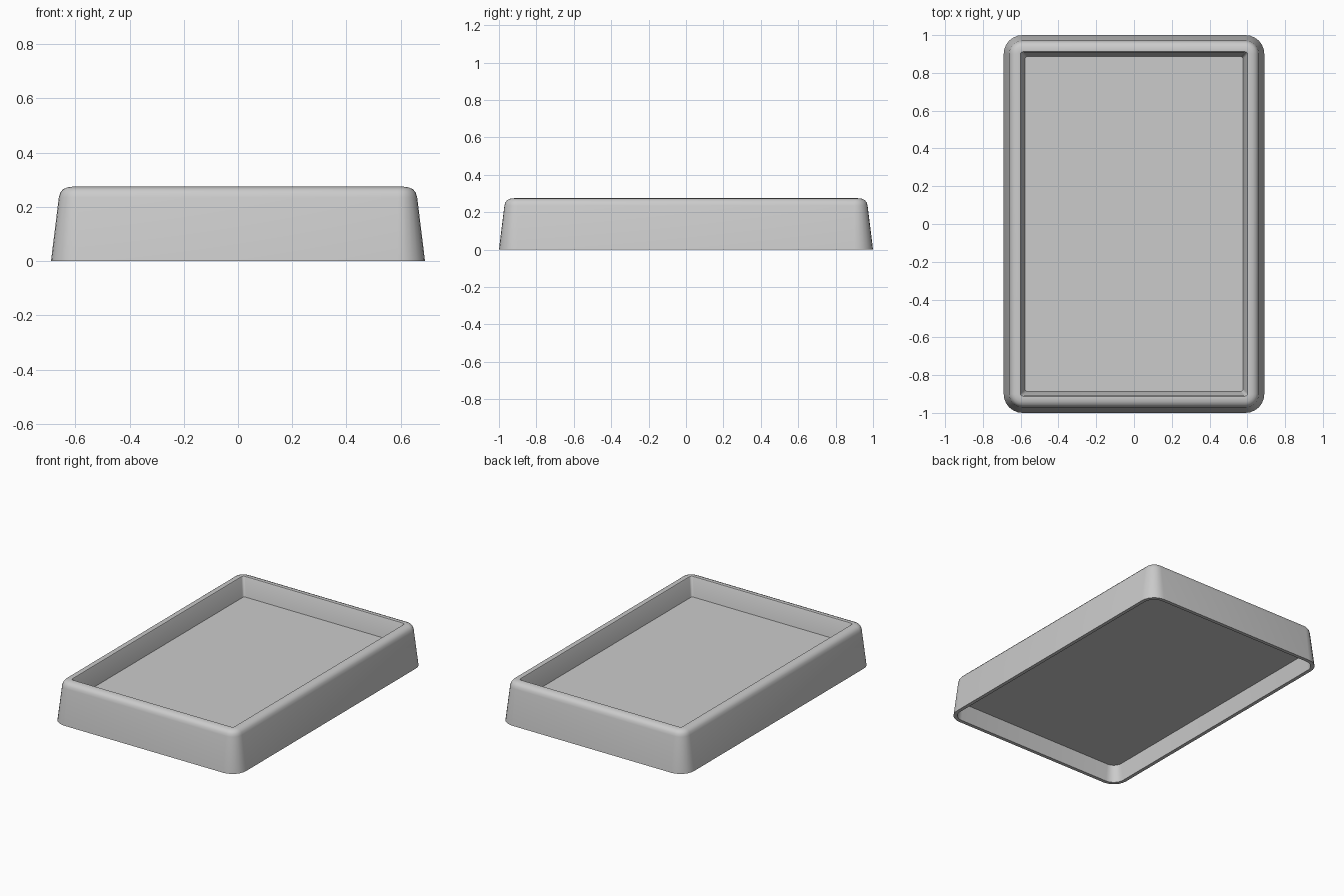
import bpy, bmesh, math

if "Cube" in bpy.data.objects:
    bpy.data.objects.remove(bpy.data.objects["Cube"])

HX, HY, R, SEG = 0.69, 1.0, 0.10, 6


def ring(bm, inset, z):
    """Rounded rectangle loop, inset from the base outline."""
    hx, hy = HX - inset, HY - inset
    r = max(R - inset, 0.015)
    verts = []
    for i, (sx, sy) in enumerate([(1, 1), (-1, 1), (-1, -1), (1, -1)]):
        for k in range(SEG + 1):
            a = math.radians(90) * (i + k / SEG)
            verts.append(bm.verts.new((sx * (hx - r) + r * math.cos(a),
                                       sy * (hy - r) + r * math.sin(a), z)))
    return verts


# Wall section (inset, height): underside recess, foot rim, outer wall,
# rounded lip, inner wall down to the tray floor
profile = [(0.038, 0.115), (0.024, 0), (0, 0), (0.029, 0.235), (0.034, 0.252),
           (0.044, 0.265), (0.06, 0.272), (0.082, 0.275), (0.088, 0.274),
           (0.091, 0.268), (0.113, 0.15)]

bm = bmesh.new()
rings = [ring(bm, i, z) for i, z in profile]
for a, b in zip(rings, rings[1:]):
    n = len(a)
    for k in range(n):
        bm.faces.new((a[k], a[(k + 1) % n], b[(k + 1) % n], b[k]))

# Tray floor and underside panel
bm.faces.new(rings[-1])
bm.faces.new(rings[0][::-1])
bmesh.ops.recalc_face_normals(bm, faces=bm.faces)

mesh = bpy.data.meshes.new("tray")
bm.to_mesh(mesh)
bm.free()
tray = bpy.data.objects.new("tray", mesh)
bpy.context.collection.objects.link(tray)
bpy.context.view_layer.objects.active = tray
tray.select_set(True)
bpy.ops.object.shade_smooth_by_angle(angle=math.radians(40))
